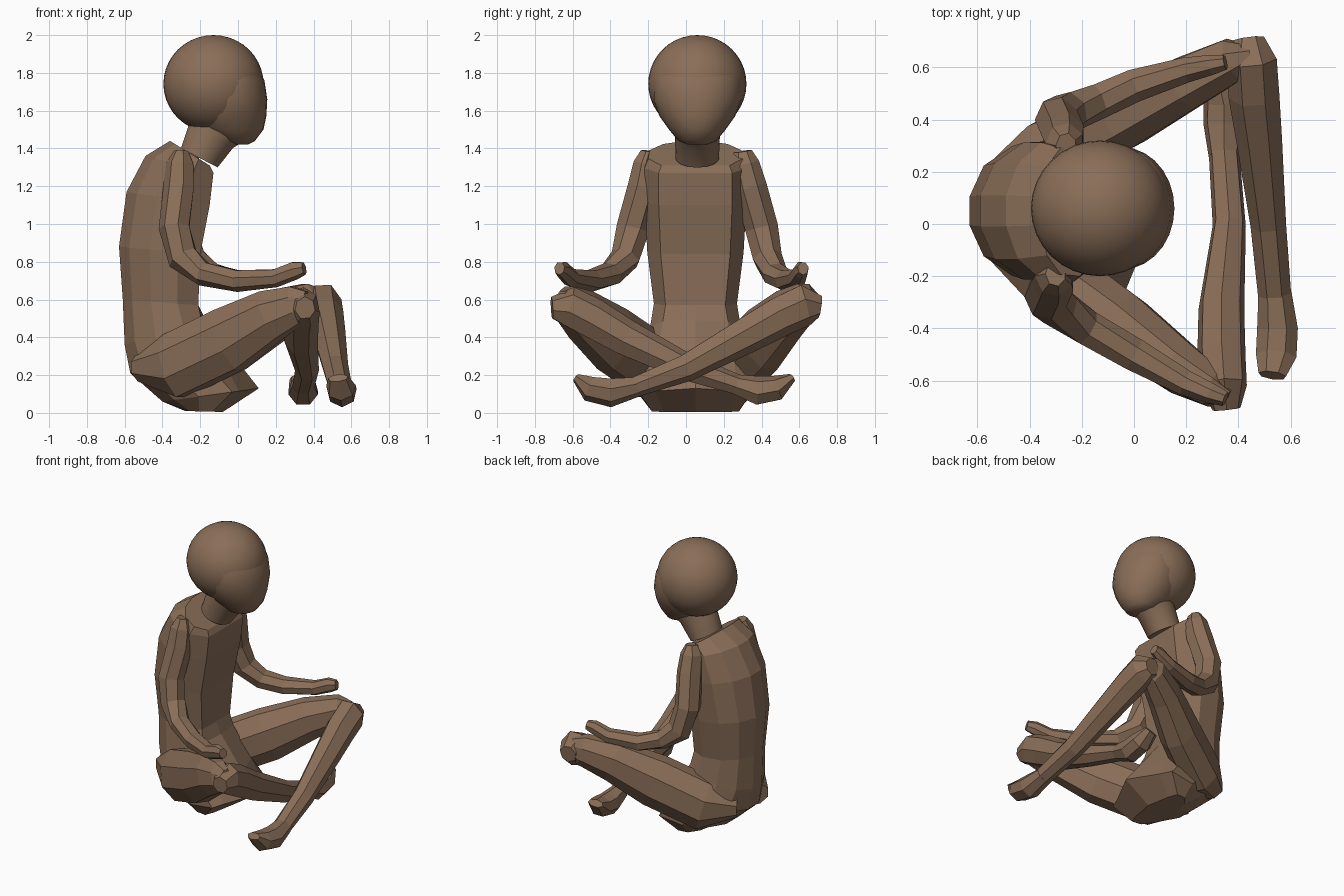
import bpy, bmesh, math
from mathutils import Vector

CY = 0.06  # side-to-side centre of the body; the figure faces +x

skin = bpy.data.materials.new("brown_skin")
skin.diffuse_color = (0.255, 0.157, 0.098, 1.0)


def finish(name, bm, smooth=None):
    bmesh.ops.recalc_face_normals(bm, faces=bm.faces)
    me = bpy.data.meshes.new(name)
    bm.to_mesh(me)
    bm.free()
    ob = bpy.data.objects.new(name, me)
    bpy.context.collection.objects.link(ob)
    me.materials.append(skin)
    if smooth:
        bpy.ops.object.select_all(action='DESELECT')
        ob.select_set(True)
        bpy.context.view_layer.objects.active = ob
        bpy.ops.object.shade_smooth_by_angle(angle=math.radians(smooth))
    return ob


def loft(name, rings, smooth=None):
    """Skin a list of equal-length point rings and cap both ends."""
    bm = bmesh.new()
    rows = [[bm.verts.new(p) for p in ring] for ring in rings]
    n = len(rows[0])
    for a, b in zip(rows, rows[1:]):
        for i in range(n):
            j = (i + 1) % n
            bm.faces.new((a[i], a[j], b[j], b[i]))
    bm.faces.new(rows[0])
    bm.faces.new(rows[-1])
    return finish(name, bm, smooth)


def limb(name, path, ref, sides=7, smooth=None):
    """Tube along (x, y, z, radius across ref, radius along ref) stations."""
    pts = [Vector(p[:3]) for p in path]
    rings = []
    for i, p in enumerate(pts):
        t = (pts[min(i + 1, len(pts) - 1)] - pts[max(i - 1, 0)]).normalized()
        side = t.cross(Vector(ref)).normalized()
        up = side.cross(t)
        rings.append([p + side * path[i][3] * math.cos(a) + up * path[i][4] * math.sin(a)
                      for a in (2 * math.pi * (k + 0.5) / sides for k in range(sides))])
    return loft(name, rings, smooth)


# Torso and pelvis: flat chest, faceted round back, rounded lap
# (back x, z, front x, z, half width, front rounding)
half = [(1, 0.0), (1, 0.72), (0.45, 1.0), (-0.25, 0.97), (-0.75, 0.68), (-1, 0.22)]
section = half + [(u, -v) for u, v in reversed(half[1:])]
torso = [(-0.36, 1.44, -0.15, 1.31, 0.25, 0), (-0.49, 1.36, -0.13, 1.27, 0.27, 0),
         (-0.59, 1.17, -0.15, 1.10, 0.27, 0), (-0.63, 0.88, -0.20, 0.84, 0.255, 0),
         (-0.61, 0.60, -0.21, 0.57, 0.22, 0), (-0.60, 0.36, -0.17, 0.49, 0.24, 0.1),
         (-0.57, 0.21, 0.00, 0.27, 0.29, 0.25), (-0.40, 0.06, 0.11, 0.13, 0.30, 0.4),
         (-0.28, 0.01, -0.08, 0.005, 0.23, 0.3)]
rings = []
for bx, bz, fx, fz, w, r in torso:
    ring = []
    for u, v in section:
        f = (u + 1) / 2 - (r * v * v if u == 1 else 0)
        ring.append((bx + (fx - bx) * f, CY + w * v - 0.01, bz + (fz - bz) * f))
    rings.append(ring)
loft("torso", rings)

# Neck: leaning forward, thicker at the nape
limb("neck", [(-0.205, CY, 1.35, 0.115, 0.11), (-0.14, CY, 1.475, 0.12, 0.135),
              (-0.08, CY, 1.54, 0.13, 0.15)], (1, 0, 0), 32, 40)

# Cranium
bm = bmesh.new()
bmesh.ops.create_uvsphere(bm, u_segments=32, v_segments=20, radius=1)
for v in bm.verts:
    v.co = Vector((-0.13 + 0.265 * v.co.x, CY + 0.26 * v.co.y, 1.742 + 0.258 * v.co.z))
finish("cranium", bm, 40)

# Face and jaw: (z, back x, front x, half width)
face = [(1.42, -0.02, 0.05, 0.05), (1.44, -0.10, 0.09, 0.10), (1.50, -0.20, 0.135, 0.15),
        (1.57, -0.25, 0.15, 0.20), (1.66, -0.25, 0.155, 0.235), (1.76, -0.25, 0.14, 0.235),
        (1.86, -0.20, 0.09, 0.20), (1.93, -0.15, 0.03, 0.13)]
rings = []
for z, x0, x1, w in face:
    rings.append([((x0 + x1) / 2 + (x1 - x0) / 2 * math.cos(a), CY + w * math.sin(a), z)
                  for a in (2 * math.pi * k / 28 for k in range(28))])
loft("face", rings, 50)

# Arms: shared side outline (x, z, radii), with a y path and x shift on each side
arm = [(-0.30, 1.385, 0.04, 0.05), (-0.305, 1.32, 0.075, 0.08), (-0.31, 1.20, 0.085, 0.09),
       (-0.335, 0.98, 0.085, 0.09), (-0.29, 0.82, 0.085, 0.08), (-0.18, 0.735, 0.065, 0.07),
       (0.00, 0.70, 0.06, 0.065), (0.20, 0.715, 0.05, 0.05), (0.30, 0.755, 0.05, 0.04),
       (0.35, 0.765, 0.035, 0.03)]
arm_y = {"right_arm": (0, [-0.19, -0.20, -0.22, -0.28, -0.32, -0.40, -0.50, -0.61, -0.65, -0.67]),
         "left_arm": (0.04, [0.30, 0.31, 0.34, 0.40, 0.43, 0.47, 0.53, 0.59, 0.61, 0.62])}
for name, (dx, ys) in arm_y.items():
    limb(name, [(x + (dx if x < -0.1 else 0), y, z, r, s)
                for (x, z, r, s), y in zip(arm, ys)], (0, 1, 0))

# Thighs
limb("right_thigh", [(-0.51, -0.05, 0.24, 0.10, 0.08), (-0.33, -0.185, 0.25, 0.14, 0.185),
                     (-0.04, -0.39, 0.39, 0.13, 0.185), (0.18, -0.555, 0.52, 0.105, 0.145),
                     (0.31, -0.63, 0.57, 0.08, 0.11), (0.37, -0.66, 0.58, 0.04, 0.07)], (0, 0, 1), 8)
limb("left_thigh", [(-0.51, 0.15, 0.24, 0.10, 0.08), (-0.33, 0.27, 0.25, 0.14, 0.185),
                    (-0.04, 0.41, 0.39, 0.13, 0.185), (0.20, 0.54, 0.52, 0.11, 0.145),
                    (0.38, 0.63, 0.585, 0.09, 0.11), (0.45, 0.65, 0.59, 0.04, 0.07)], (0, 0, 1), 8)

# Shins, crossed in front of the body, with tapered knees
limb("right_shin", [(0.355, -0.71, 0.555, 0.06, 0.055), (0.345, -0.62, 0.56, 0.11, 0.09),
                    (0.335, -0.50, 0.50, 0.11, 0.095),
                    (0.335, -0.32, 0.395, 0.10, 0.09), (0.365, 0.00, 0.24, 0.075, 0.065),
                    (0.345, 0.28, 0.145, 0.055, 0.06)], (1, 0, 0))
limb("left_shin", [(0.44, 0.71, 0.565, 0.06, 0.06), (0.45, 0.63, 0.575, 0.115, 0.10),
                   (0.46, 0.50, 0.515, 0.11, 0.10),
                   (0.48, 0.33, 0.42, 0.10, 0.09), (0.515, 0.00, 0.24, 0.075, 0.07),
                   (0.54, -0.28, 0.135, 0.055, 0.065)], (1, 0, 0))

# Upturned feet
limb("right_foot", [(0.345, 0.26, 0.15, 0.055, 0.06), (0.345, 0.38, 0.115, 0.08, 0.08),
                    (0.345, 0.48, 0.13, 0.07, 0.08), (0.325, 0.56, 0.185, 0.025, 0.055)], (1, 0, 0))
limb("left_foot", [(0.54, -0.26, 0.14, 0.055, 0.065), (0.55, -0.40, 0.11, 0.08, 0.08),
                   (0.545, -0.51, 0.13, 0.07, 0.08), (0.53, -0.58, 0.185, 0.025, 0.055)], (1, 0, 0))
